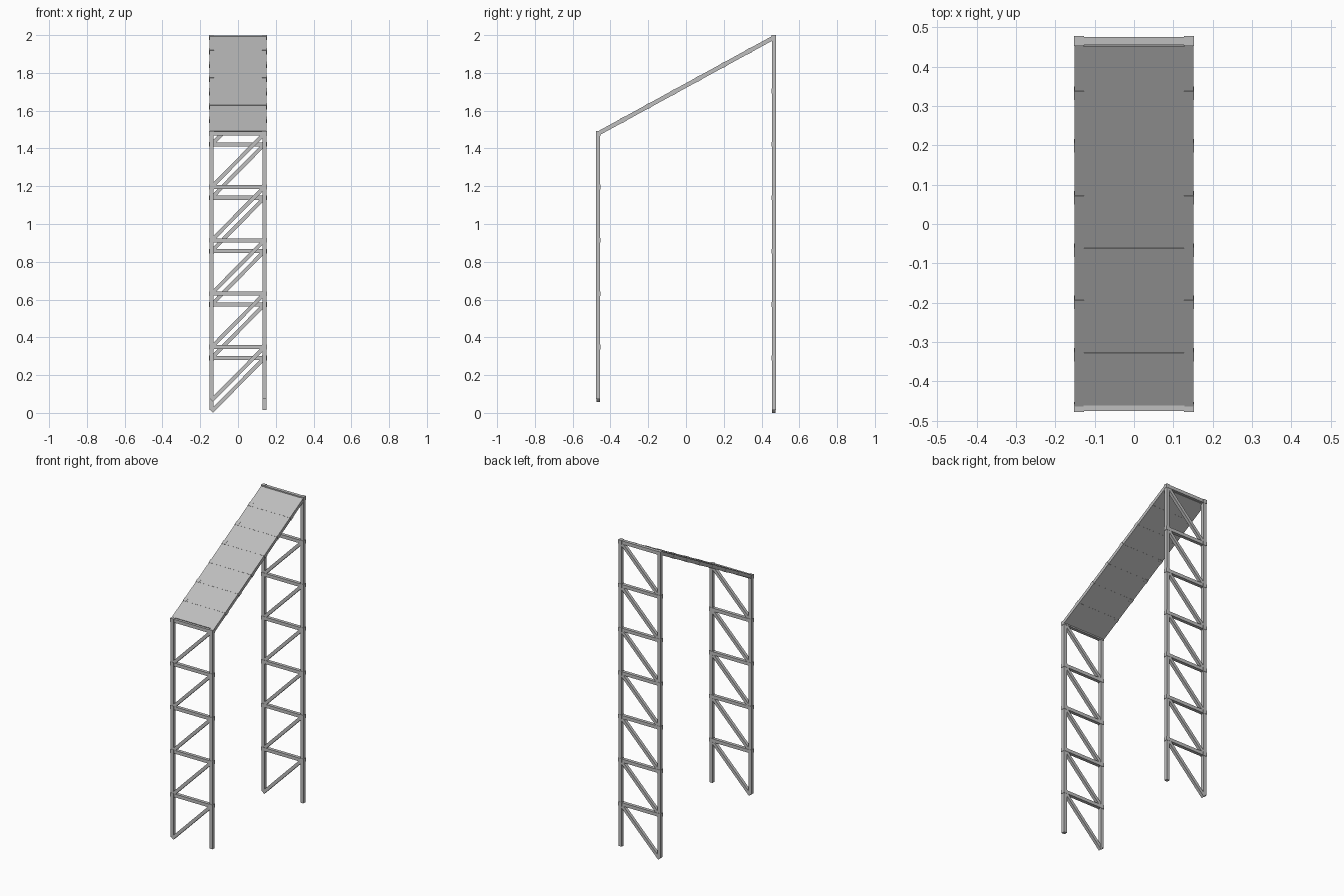
import bpy
from math import atan2, hypot
from mathutils import Vector, Matrix

cube = bpy.data.objects.get("Cube")
if cube:
    bpy.data.objects.remove(cube, do_unlink=True)

# One plain steel colour
steel = bpy.data.materials.new("steel_grey")
steel.use_nodes = True
colour = (0.52, 0.52, 0.52, 1)
steel.diffuse_color = colour
steel.node_tree.nodes["Principled BSDF"].inputs["Base Color"].default_value = colour

POST_X = 0.1395          # centre of the posts and side rails
BAR = 0.0215             # square tube width
COLLAR = 0.0255          # joint block width


def box(name, centre, size, rotation=Matrix()):
    bpy.ops.mesh.primitive_cube_add(size=1)
    obj = bpy.context.object
    obj.name = name
    obj.matrix_world = Matrix.Translation(centre) @ rotation @ Matrix.Diagonal((*size, 1))
    obj.data.materials.append(steel)
    return obj


def beam(name, a, b, width=BAR):
    """Square tube between two points in one of the upright planes."""
    a, b = Vector(a), Vector(b)
    d = b - a
    rot = (Matrix.Rotation(atan2(d.x, d.z), 4, 'Y') if abs(d.y) < 1e-6
           else Matrix.Rotation(-atan2(d.y, d.z), 4, 'X'))
    return box(name, (a + b) / 2, (width, width, d.length), rot)


def joint_row(name, y, z, rot=Matrix(), lift=0):
    """Cross rung with a collar on each side."""
    box(name + "_rung", (0, y, z), (2 * POST_X, BAR + lift, BAR + lift), rot)
    for side, x in (("left", POST_X), ("right", -POST_X)):
        box(f"{name}_{side}_collar", (x, y, z), (COLLAR, COLLAR, COLLAR), rot)


def tower(name, y, bottom, top, bays):
    """Ladder frame with one rising brace per bay."""
    step = (top - bottom) / bays
    for side, x in (("left", POST_X), ("right", -POST_X)):
        beam(f"{name}_{side}_post", (x, y, bottom + 0.007), (x, y, top))
    for i in range(bays):
        low = bottom + i * step
        beam(f"{name}_brace", (-POST_X, y, low), (POST_X, y, low + step), 0.02)
        joint_row(name, y, low + step)


# Upright towers
FRONT, BACK = Vector((0, -0.465, 1.479)), Vector((0, 0.465, 1.9875))
tower("front_tower", FRONT.y, 0.0655, FRONT.z, 5)
tower("back_tower", BACK.y, 0.0075, BACK.z, 7)

# Sloping span: side rails, rungs with collars and a flat deck
slope = BACK - FRONT
tilt = Matrix.Rotation(atan2(slope.z, slope.y), 4, 'X')
for side, x in (("left", POST_X), ("right", -POST_X)):
    offset = Vector((x, 0, 0))
    beam(f"span_{side}_rail", FRONT + offset, BACK + offset)
for i in range(1, 7):
    p = FRONT.lerp(BACK, i / 7)
    joint_row("span", p.y, p.z, tilt, 0.002)
box("deck", (FRONT + BACK) / 2,
    (2 * POST_X + BAR + 0.001, hypot(slope.y, slope.z) - 0.02, BAR + 0.0005), tilt)
